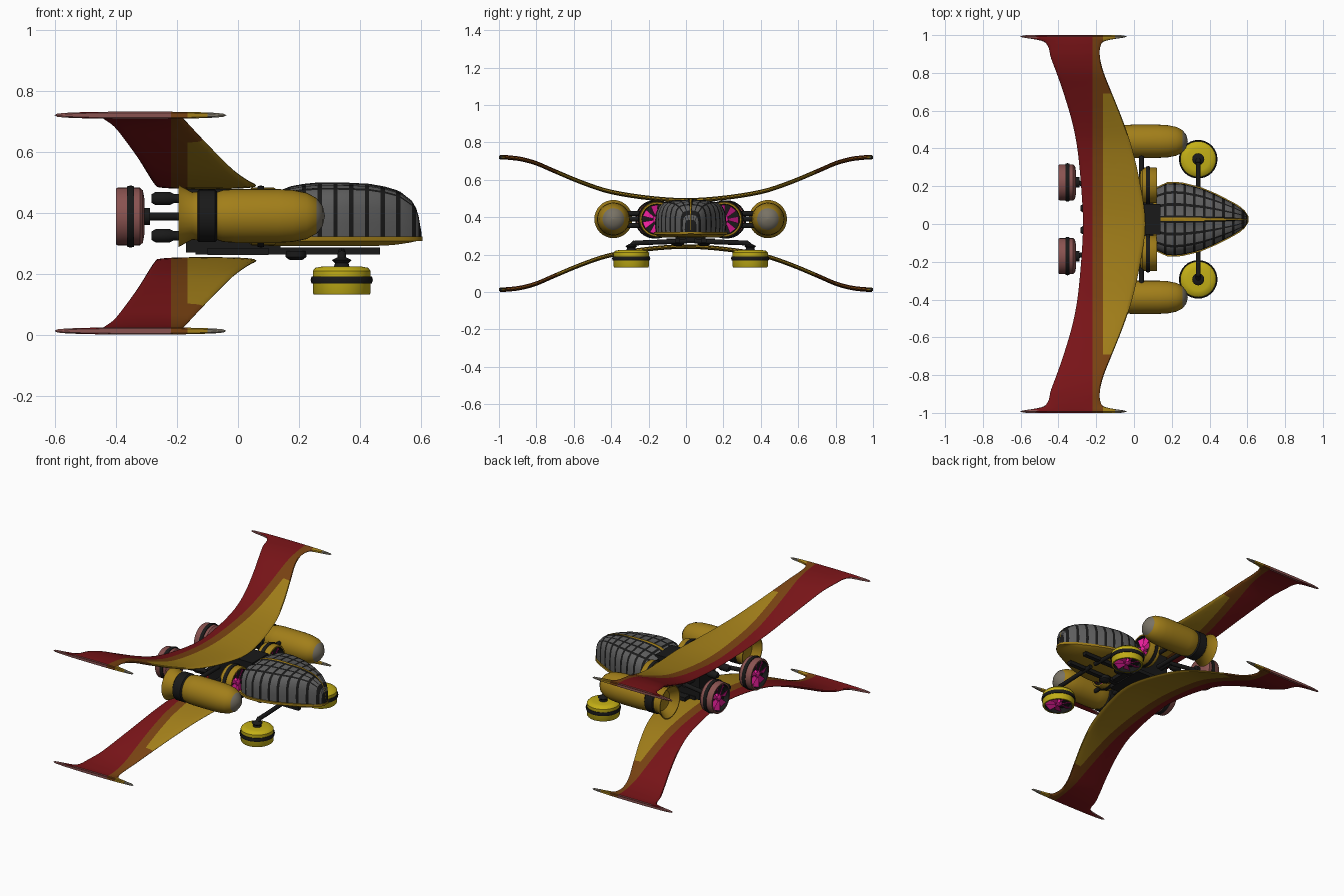
import bpy, bmesh, math
from mathutils import Vector, Matrix

if "Cube" in bpy.data.objects:
    bpy.data.objects.remove(bpy.data.objects["Cube"])

Y0 = 0.025      # body centre line
ZC = 0.388      # engine axis height


def material(name, r, g, b):
    m = bpy.data.materials.new(name)
    m.diffuse_color = (r, g, b, 1)
    m.use_nodes = True
    m.node_tree.nodes["Principled BSDF"].inputs["Base Color"].default_value = m.diffuse_color
    return m


OCHRE = material("ochre_yellow", 0.36, 0.21, 0.010)
RED = material("dark_red", 0.19, 0.007, 0.009)
BROWN = material("orange_brown", 0.19, 0.055, 0.006)
YELLOW = material("bright_yellow", 0.55, 0.43, 0.008)
MAUVE = material("dusty_mauve", 0.25, 0.085, 0.080)
GREY = material("panel_grey", 0.115, 0.115, 0.115)
TIP = material("tip_grey", 0.19, 0.17, 0.13)
BLACK = material("black", 0.010, 0.010, 0.010)
PINK = material("magenta", 0.90, 0.015, 0.36)


def finish(name, bm, mats, rule=None, angle=40):
    bmesh.ops.recalc_face_normals(bm, faces=bm.faces)
    bm.normal_update()
    if rule:
        for f in bm.faces:
            f.material_index = mats.index(rule(f.calc_center_median(), f.normal))
    me = bpy.data.meshes.new(name)
    bm.to_mesh(me)
    bm.free()
    for m in mats:
        me.materials.append(m)
    me.shade_smooth()
    me.set_sharp_from_angle(angle=math.radians(angle))
    ob = bpy.data.objects.new(name, me)
    bpy.context.collection.objects.link(ob)
    return ob


def loft(bm, rings, closed=True, caps=True):
    """Skin a list of equal-length point rings; returns rows of faces."""
    rows = [[bm.verts.new(p) for p in r] for r in rings]
    n = len(rows[0])
    out = []
    for a, b in zip(rows, rows[1:]):
        out.append([bm.faces.new((a[i], a[(i + 1) % n], b[(i + 1) % n], b[i]))
                    for i in range(n if closed else n - 1)])
    if caps:
        bm.faces.new(rows[0])
        bm.faces.new(rows[-1])
    return out


def lathe(name, profile, matrix, mats, rule=None, n=32):
    """Revolve (radius, z) points about local z."""
    bm = bmesh.new()
    loft(bm, [[(max(r, 1e-4) * math.cos(k * math.tau / n),
                max(r, 1e-4) * math.sin(k * math.tau / n), z) for k in range(n)]
              for r, z in profile])
    ob = finish(name, bm, mats, rule)
    ob.data.transform(matrix)
    return ob


def rod(name, a, b, r, mat=BLACK, n=12):
    a, b = Vector(a), Vector(b)
    d = b - a
    m = Matrix.Translation(a) @ d.to_track_quat('Z', 'Y').to_matrix().to_4x4()
    lathe(name, [(r, 0), (r, d.length)], m, [mat], n=n)


def box(name, lo, hi, mat):
    bm = bmesh.new()
    bmesh.ops.create_cube(bm, size=1)
    for v in bm.verts:
        v.co = [l + (c + 0.5) * (h - l) for c, l, h in zip(v.co, lo, hi)]
    finish(name, bm, [mat])


def spline(rows, steps):
    """Catmull-Rom through rows of numbers."""
    out = []
    for i in range(len(rows) - 1):
        p = [rows[max(0, min(len(rows) - 1, i + k))] for k in (-1, 0, 1, 2)]
        for s in range(steps):
            t = s / steps
            out.append([0.5 * (2 * b + (c - a) * t + (2 * a - 5 * b + 4 * c - d) * t * t
                               + (3 * b - a - 3 * c + d) * t ** 3) for a, b, c, d in zip(*p)])
    return out + [list(rows[-1])]


def lerp_table(table, x):
    for a, b in zip(table, table[1:]):
        if x <= b[0]:
            t = max(0, (x - a[0]) / (b[0] - a[0]))
            return [p + (q - p) * t for p, q in zip(a, b)][1:]
    return table[-1][1:]


# --- wings: stations of (y, trailing x, leading x, z) ---
half = [(0, -.27, .06, .49), (.2, -.28, .035, .503), (.4, -.30, -.01, .535),
        (.55, -.33, -.06, .583), (.7, -.375, -.12, .645), (.8, -.41, -.16, .688),
        (.88, -.44, -.18, .710), (.94, -.455, -.178, .718), (.97, -.49, -.15, .72),
        (.99, -.60, -.04, .72), (1.0, -.57, -.07, .72)]
stations = spline([(-y, a, b, z) for y, a, b, z in half[:0:-1]] + half, 4)


def wing_colour(c, n):
    y = abs(c.y)
    if y > .96 and (c.x > -.10 or c.x < -.52):
        return TIP if c.x > -.1 else MAUVE
    if abs(n.y) > .8 and c.x < -.22:
        return MAUVE
    if c.x < -.22:
        return RED
    return OCHRE if c.x > -.165 and (y < .69 or y > .97) else BROWN


for name, flip in (("upper_wing", False), ("lower_wing", True)):
    bm = bmesh.new()
    rings = []
    for y, te, le, z in stations:
        z = .733 - z if flip else z
        t = .012 if abs(y) < .995 else .008
        ring = []
        for k in range(24):
            c, s = math.cos(k * math.tau / 24), math.sin(k * math.tau / 24)
            ring.append(((te + le) / 2 + (le - te) / 2 * c, max(-1, min(1, y)),
                         z + t * math.copysign(abs(s) ** .6, s)))
        rings.append(ring)
    loft(bm, rings)
    for co, no in (((-.22, 0, 0), (1, 0, 0)), ((-.165, 0, 0), (1, 0, 0)),
                   ((0, .69, 0), (0, 1, 0)), ((0, -.69, 0), (0, 1, 0)), ((-.1, 0, 0), (1, 0, 0))):
        bmesh.ops.bisect_plane(bm, geom=bm.verts[:] + bm.edges[:] + bm.faces[:],
                               plane_co=co, plane_no=no)
    finish(name, bm, [OCHRE, RED, BROWN, TIP, MAUVE], wing_colour)

# --- canopy: (x, half width, top z), ribs are the narrow bands ---
shape = [(.12, .165, .462), (.18, .192, .485), (.25, .19, .494), (.35, .166, .494),
         (.43, .132, .490), (.50, .097, .478), (.55, .070, .457), (.58, .048, .425),
         (.597, .025, .37), (.602, .012, .33)]
section = [(.98, 0), (1, .3), (.98, .6), (.90, .80), (.78, .90), (.71, .935), (.45, .98),
           (.37, .985), (.10, 1), (.05, 1.03)]
section += [(-a, b) for a, b in section[::-1]]
xs = [.12]
for i in range(9):
    xs += [.165 + i * .0515 - .007, .165 + i * .0515 + .007]
xs += [.592, .602]
bm = bmesh.new()
rings = []
for x in xs:
    w, top = lerp_table(shape, x)
    rings.append([(x, Y0 + w * a, .312 + (top - .312) * b) for a, b in section])
for j, row in enumerate(loft(bm, rings)):
    for i, f in enumerate(row):
        strip = i in (4, 6, 8, 10, 12, 14, 19)
        f.material_index = 2 if i == 9 else (1 if j % 2 or strip else 0)
for f in bm.faces:
    if len(f.verts) > 4:
        f.material_index = 1
finish("canopy", bm, [GREY, BLACK, OCHRE], angle=30)

# --- lower hull tub under the canopy ---
bm = bmesh.new()
rings = []
for x in [.10 + .0255 * i for i in range(20)] + [.605]:
    w = lerp_table(shape, x)[0] + .006
    lift = .02 * max(0, (x - .45) / .155) ** 2
    rings.append([(x, Y0 + w * a, z) for a, z in
                  ((1, .322), (1, .308), (.8, .292 + lift), (-.8, .292 + lift), (-1, .308), (-1, .322))])
loft(bm, rings)
finish("hull_tub", bm, [OCHRE])

# --- centre frame and keel rails ---
box("centre_frame", (-.17, Y0 - .08, .27), (.14, Y0 + .08, .478), BLACK)
box("keel_cross_plate", (-.10, Y0 - .13, .262), (.10, Y0 + .13, .285), BLACK)

POD = [(0, -.045), (.06, -.045), (.086, -.040), (.095, -.030), (.095, .042), (.091, .048),
       (.082, .048), (.080, .015), (0, .015)]


def fan_pod(name, loc, direction, mat):
    """Short drum with a black tyre band and a magenta fan on its open side."""
    m = Matrix.Translation(loc) @ Vector(direction).to_track_quat('Z', 'Y').to_matrix().to_4x4()
    lathe(name + "_shell", POD, m, [mat, BLACK],
          lambda c, n: BLACK if c.z < .04 and c.z > .012 and c.xy.length < .083 else mat)
    lathe(name + "_band", [(.09, -.011), (.099, -.011), (.102, 0), (.099, .011), (.09, .011)],
          m, [BLACK])
    lathe(name + "_hub", [(.022, .01), (.022, .034), (.012, .042), (0, .042)], m, [PINK], n=16)
    bm = bmesh.new()
    for k in range(7):
        a = k * math.tau / 7
        pts = [(.018, a - .3, .022), (.079, a - .28, .022), (.079, a + .22, .036), (.018, a + .3, .036)]
        loft(bm, [[(r * math.cos(t), r * math.sin(t), z + dz) for r, t, z in pts]
                  for dz in (0, .004)])
    finish(name + "_fan", bm, [PINK]).data.transform(m)


# long engine pod profile along x: (radius, x)
ENGINE = [(0, -.07), (.078, -.07), (.085, -.05), (.088, -.01), (.088, .13), (.085, .18),
          (.076, .225), (.058, .258), (.032, .278), (0, .285)]
NOZZLE = [(0, -.14), (.06, -.15), (.096, -.195), (.102, -.195), (.078, -.15), (.080, -.132), (0, -.132)]

for s, side in ((-1, "right"), (1, "left")):
    # long engine pods with collar and flared nozzle
    along = Matrix.Translation((0, Y0 + s * .413, .39)) @ Matrix.Rotation(math.pi / 2, 4, 'Y')
    lathe(side + "_engine", ENGINE, along, [OCHRE, TIP], lambda c, n: TIP if c.z > .262 else OCHRE)
    lathe(side + "_engine_collar", [(.078, -.135), (.086, -.128), (.086, -.075), (.078, -.068)],
          along, [BLACK])
    lathe(side + "_engine_nozzle", NOZZLE, along, [OCHRE])
    for x, z in ((.04, .42), (-.10, .39), (.04, .355)):
        rod(side + "_engine_strut", (x, Y0, z), (x, Y0 + s * .36, z), .013)

    # rear thruster, front intake and lower lift pod
    fan_pod(side + "_rear_thruster", (-.352, Y0 + s * .195, ZC), (-1, 0, 0), MAUVE)
    rod(side + "_thruster_cap", (-.31, Y0 + s * .195, ZC), (-.288, Y0 + s * .195, ZC), .028)
    rod(side + "_thruster_stem", (-.31, Y0 + s * .195, ZC), (-.12, Y0 + s * .16, ZC), .013)
    rod(side + "_thruster_arm", (-.12, Y0 + s * .17, ZC), (-.12, Y0, ZC), .016)
    fan_pod(side + "_front_intake", (.075, Y0 + s * .18, ZC), (1, 0, 0), OCHRE)
    fan_pod(side + "_lift_pod", (.34, Y0 + s * .318, .180), (0, 0, -1), YELLOW)
    rod(side + "_lift_arm", (.34, Y0 + s * .02, .272), (.34, Y0 + s * .30, .262), .013)
    rod(side + "_lift_bend", (.34, Y0 + s * .295, .266), (.34, Y0 + s * .318, .245), .014)
    lathe(side + "_lift_socket", [(.026, .222), (.022, .235), (.032, .245), (.012, .256)],
          Matrix.Translation((.34, Y0 + s * .318, 0)), [BLACK], n=16)

    # keel rail, its joint and small rear exhausts
    box(side + "_keel_rail", (-.14, Y0 + s * .07 - .014, .264), (.465, Y0 + s * .07 + .014, .286), BLACK)
    lathe(side + "_keel_joint", [(.02, .245), (.034, .255), (.034, .275)],
          Matrix.Translation((.19, Y0 + s * .07, 0)), [BLACK], n=16)
    for z in (.447, .325):
        m = Matrix.Translation((0, Y0 + s * .058, z)) @ Matrix.Rotation(math.pi / 2, 4, 'Y')
        lathe(side + "_exhaust", [(.014, -.283), (.022, -.27), (.022, -.225), (.015, -.21), (.015, -.15)],
              m, [BLACK], n=16)
